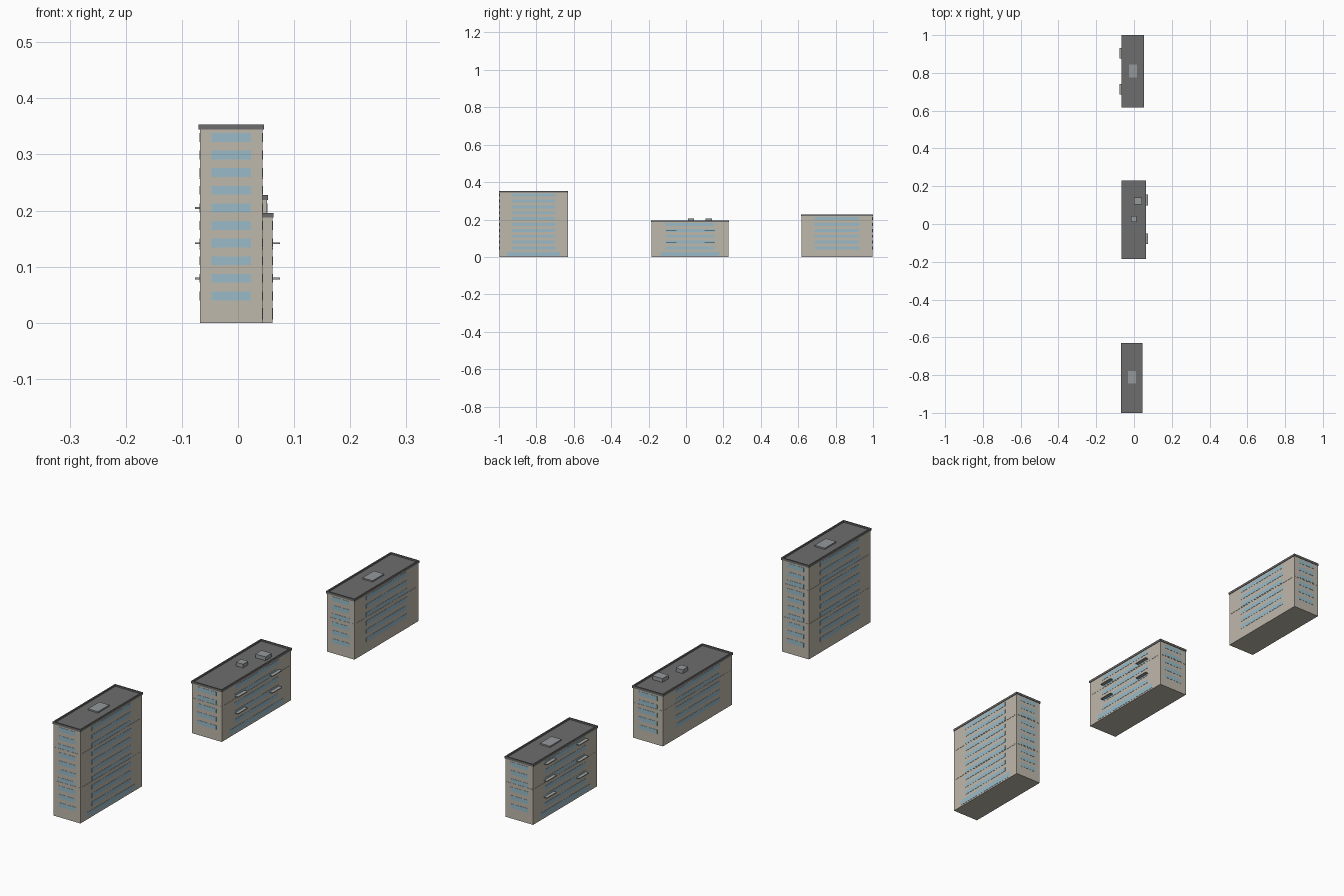
import bpy, bmesh

if "Cube" in bpy.data.objects:
    bpy.data.objects.remove(bpy.data.objects["Cube"])

FLOOR = 0.0314   # storey height


def material(name, rgb):
    m = bpy.data.materials.new(name)
    m.diffuse_color = (*rgb, 1)
    m.use_nodes = True
    m.node_tree.nodes["Principled BSDF"].inputs["Base Color"].default_value = m.diffuse_color
    return m


WALL = material("wall", (0.52, 0.48, 0.41))
GLASS = material("glass", (0.32, 0.50, 0.58))
ROOF = material("roof", (0.15, 0.155, 0.15))
TRIM = material("trim", (0.36, 0.36, 0.35))
UNIT = material("plant", (0.30, 0.32, 0.33))


def boxes(name, items, mat):
    """One object made of boxes given as (x0, x1, y0, y1, z0, z1)."""
    bm = bmesh.new()
    for x0, x1, y0, y1, z0, z1 in items:
        for v in bmesh.ops.create_cube(bm, size=1)["verts"]:
            v.co = ((x0 + x1) / 2 + v.co.x * (x1 - x0),
                    (y0 + y1) / 2 + v.co.y * (y1 - y0),
                    (z0 + z1) / 2 + v.co.z * (z1 - z0))
    me = bpy.data.meshes.new(name)
    bm.to_mesh(me)
    bm.free()
    me.materials.append(mat)
    ob = bpy.data.objects.new(name, me)
    bpy.context.collection.objects.link(ob)


def building(name, x0, x1, y0, y1, floors, street, plant, balconies=(), balcony_floors=0):
    top = floors * FLOOR
    cx, cy, w, d = (x0 + x1) / 2, (y0 + y1) / 2, x1 - x0, y1 - y0
    out = 0.0008
    boxes(name + "_walls", [(x0, x1, y0, y1, 0, top)], WALL)

    # window bands on all four sides
    bands = []
    for i in range(1, floors):
        z = i * FLOOR + 0.0085
        for a, b in ((x0 - out, x0 + out), (x1 - out, x1 + out)):
            bands.append((a, b, cy - 0.318 * d, cy + 0.318 * d, z, z + 0.0158))
        for a, b in ((y0 - out, y0 + out), (y1 - out, y1 + out)):
            bands.append((cx - 0.315 * w, cx + 0.315 * w, a, b, z, z + 0.0158))
    boxes(name + "_windows", bands, GLASS)

    # ground floor shop glazing on the street side
    sx = x1 if street > 0 else x0
    boxes(name + "_shopfront",
          [(sx - out, sx + out, cy - 0.385 * d, cy + 0.385 * d, 0.006, 0.026)], GLASS)

    # belt courses every four floors
    belts = []
    for k in range(4, floors - 1, 4):
        z = k * FLOOR + 0.005
        for a, b in ((x0 - out, x0 + out), (x1 - out, x1 + out)):
            belts.append((a, b, cy - 0.47 * d, cy + 0.47 * d, z, z + 0.0025))
        for a, b in ((y0 - out, y0 + out), (y1 - out, y1 + out)):
            belts.append((cx - 0.47 * w, cx + 0.47 * w, a, b, z, z + 0.0025))
    boxes(name + "_belt_courses", belts, WALL)

    # roof deck and parapet
    boxes(name + "_roof", [(x0, x1, y0, y1, top, top + 0.002)], ROOF)
    o, t, z0, z1 = 0.002, 0.003, top - 0.001, top + 0.0075
    boxes(name + "_parapet", [
        (x0 - o, x1 + o, y0 - o, y0 + t, z0, z1),
        (x0 - o, x1 + o, y1 - t, y1 + o, z0, z1),
        (x0 - o, x0 + t, y0 + t, y1 - t, z0, z1),
        (x1 - t, x1 + o, y0 + t, y1 - t, z0, z1)], ROOF)

    # rooftop plant boxes
    boxes(name + "_roof_units",
          [(a, b, c, e, top, top + h) for a, b, c, e, h in plant], UNIT)

    # balcony slabs
    slabs = []
    for c in balconies:
        for k in range(balcony_floors):
            z = 0.079 + 2 * k * FLOOR
            xa, xb = sorted((sx, sx + street * 0.0135))
            slabs.append((xa, xb, c - 0.028, c + 0.028, z - 0.0015, z + 0.0015))
    if slabs:
        boxes(name + "_balconies", slabs, TRIM)


building("tower", -0.068, 0.044, -0.998, -0.632, 11, 1,
         [(-0.032, 0.010, -0.845, -0.778, 0.007)])
building("middle_block", -0.063, 0.0615, -0.184, 0.227, 6, 1,
         [(0.0, 0.042, 0.103, 0.140, 0.016), (-0.016, 0.013, 0.011, 0.042, 0.016)],
         (-0.078, 0.127), 2)
building("rear_block", -0.0635, 0.0515, 0.618, 0.998, 7, -1,
         [(-0.026, 0.016, 0.776, 0.844, 0.007)],
         (0.714, 0.905), 3)
